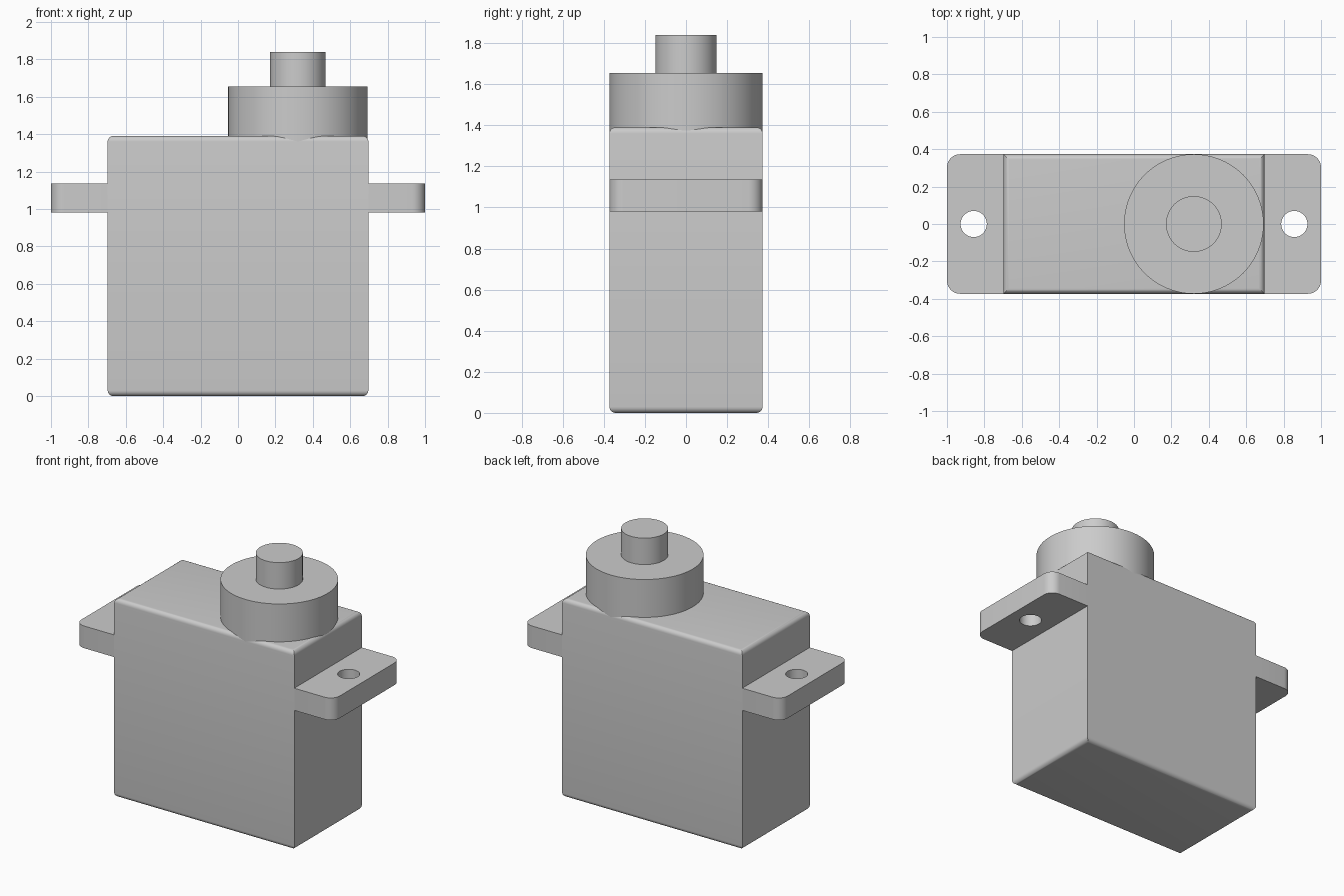
import bpy
import bmesh
import math
from mathutils import Matrix, Vector

cube = bpy.data.objects.get("Cube")
if cube:
    bpy.data.objects.remove(cube, do_unlink=True)

# Main dimensions
HALF_X, HALF_Y, BODY_TOP = 0.697, 0.373, 1.39
FILLET = 0.03
SHAFT_X = 0.32
TAB_LOW, TAB_HIGH = 0.98, 1.135

grey = bpy.data.materials.new("plain grey")
grey.use_nodes = True
colour = (0.6, 0.6, 0.6, 1)
grey.diffuse_color = colour
grey.node_tree.nodes["Principled BSDF"].inputs["Base Color"].default_value = colour


def make_object(name, bm):
    bmesh.ops.recalc_face_normals(bm, faces=bm.faces)
    mesh = bpy.data.meshes.new(name)
    bm.to_mesh(mesh)
    bm.free()
    mesh.materials.append(grey)
    obj = bpy.data.objects.new(name, mesh)
    bpy.context.collection.objects.link(obj)
    return obj


def smooth(obj):
    bpy.ops.object.select_all(action="DESELECT")
    obj.select_set(True)
    bpy.context.view_layer.objects.active = obj
    bpy.ops.object.shade_smooth_by_angle(angle=math.radians(30))


def box(low, high, radius, choose_edge, segments):
    """Box between two corners with the chosen edges rounded."""
    low, high = Vector(low), Vector(high)
    bm = bmesh.new()
    bmesh.ops.create_cube(bm, size=1)
    bmesh.ops.scale(bm, vec=high - low, verts=bm.verts)
    bmesh.ops.translate(bm, vec=(low + high) / 2, verts=bm.verts)
    edges = [e for e in bm.edges if choose_edge(e.verts[0].co, e.verts[1].co)]
    bmesh.ops.bevel(bm, geom=edges, offset=radius, segments=segments,
                    profile=0.5, affect="EDGES")
    return bm


def cylinder(name, x, radius, low, high, sides=96):
    bm = bmesh.new()
    bmesh.ops.create_cone(bm, cap_ends=True, segments=sides, radius1=radius,
                          radius2=radius, depth=high - low,
                          matrix=Matrix.Translation((x, 0, (low + high) / 2)))
    return make_object(name, bm)


# Case: rounded rims at top and bottom, sharp upright corners
case = make_object("case", box(
    (-HALF_X, -HALF_Y, 0), (HALF_X, HALF_Y, BODY_TOP), FILLET,
    lambda a, b: abs(a.z - b.z) < 0.001, 6))
smooth(case)

# Gear housing and output shaft
smooth(cylinder("gear_housing", SHAFT_X, HALF_Y, BODY_TOP - FILLET, 1.655))
smooth(cylinder("output_shaft", SHAFT_X, 0.149, 1.65, 1.84))

# Mounting tabs: rounded outer corners and a screw hole
for name, side in (("left", 1), ("right", -1)):
    x0, x1 = sorted((side * HALF_X, side))
    tab = make_object(name + "_mounting_tab", box(
        (x0, -HALF_Y, TAB_LOW), (x1, HALF_Y, TAB_HIGH), 0.07,
        lambda a, b: abs(a.z - b.z) > 0.1 and abs(a.x) > 0.9, 10))
    cutter = cylinder(name + "_hole_cutter", side * 0.857, 0.07,
                      TAB_LOW - 0.1, TAB_HIGH + 0.1, 48)
    cutter.hide_render = True
    cut = tab.modifiers.new("screw hole", "BOOLEAN")
    cut.operation = "DIFFERENCE"
    cut.solver = "EXACT"
    cut.object = cutter
    bpy.context.view_layer.objects.active = tab
    bpy.ops.object.modifier_apply(modifier=cut.name)
    bpy.data.objects.remove(cutter, do_unlink=True)
    smooth(tab)
